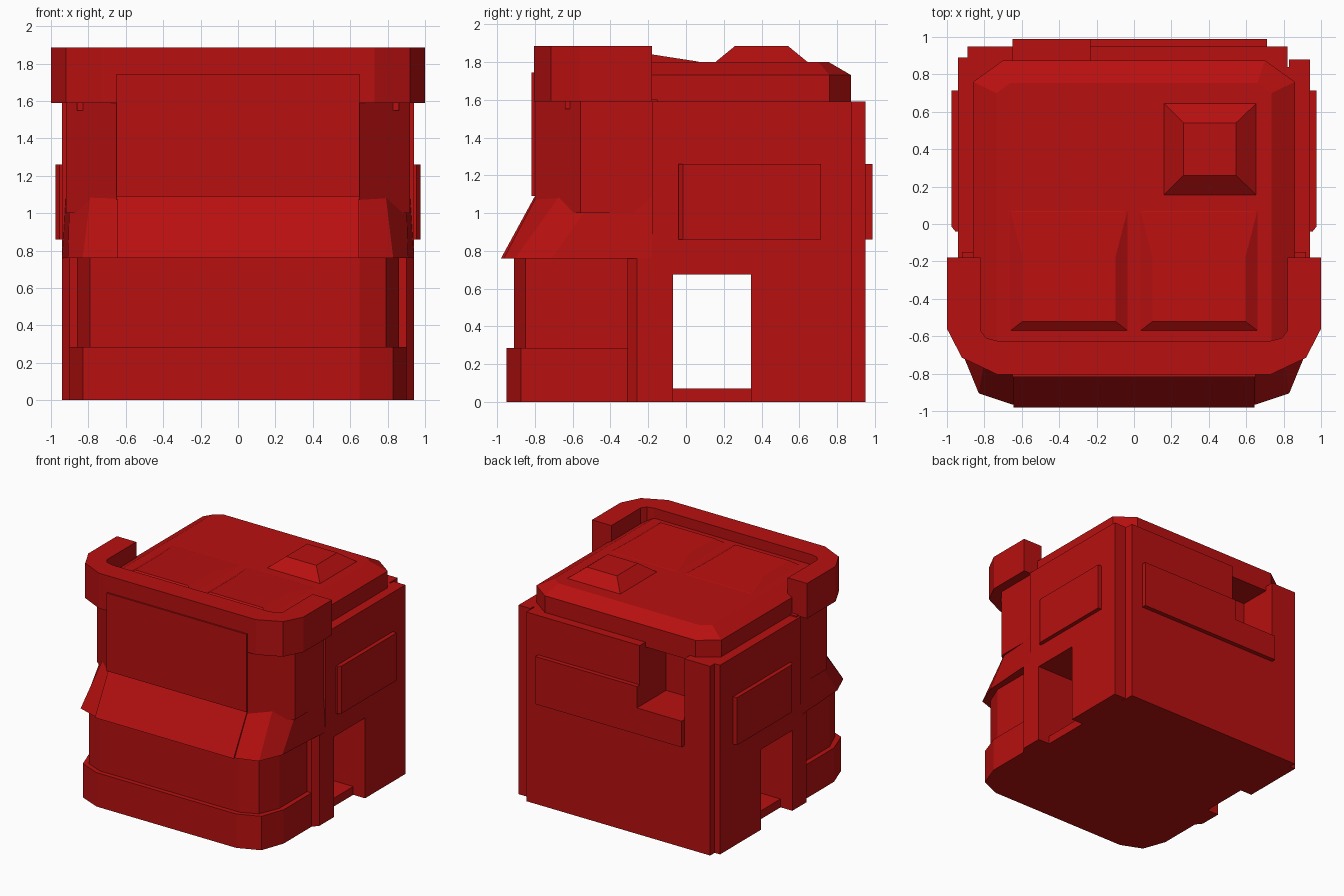
import bpy, bmesh

cube = bpy.data.objects.get("Cube")
if cube:
    bpy.data.objects.remove(cube, do_unlink=True)

RED = (0.48, 0.005, 0.005, 1.0)
paint = bpy.data.materials.new("red_paint")
paint.use_nodes = True
paint.diffuse_color = RED
paint.node_tree.nodes["Principled BSDF"].inputs["Base Color"].default_value = RED


def loft(name, *rings):
    """Solid through rings given as (outline, height or list of heights)."""
    bm = bmesh.new()
    loops = []
    for outline, z in rings:
        heights = z if isinstance(z, list) else [z] * len(outline)
        loops.append([bm.verts.new((x, y, h)) for (x, y), h in zip(outline, heights)])
    n = len(loops[0])
    bm.faces.new(loops[0][::-1])
    bm.faces.new(loops[-1])
    for a, b in zip(loops, loops[1:]):
        for i in range(n):
            j = (i + 1) % n
            bm.faces.new((a[i], a[j], b[j], b[i]))
    bmesh.ops.recalc_face_normals(bm, faces=bm.faces)
    mesh = bpy.data.meshes.new(name)
    bm.to_mesh(mesh)
    bm.free()
    mesh.materials.append(paint)
    obj = bpy.data.objects.new(name, mesh)
    bpy.context.collection.objects.link(obj)
    return obj


def rect(x0, x1, y0, y1):
    return [(x0, y0), (x1, y0), (x1, y1), (x0, y1)]


def sym(half):
    """Mirror a right-hand outline across the middle."""
    return half + [(-x, y) for x, y in reversed(half)]


def prism(name, outline, z0, z1):
    return loft(name, (outline, z0), (outline, z1))


def cut(target, *cutters):
    for cutter in cutters:
        cutter.hide_render = True
        mod = target.modifiers.new("cut", 'BOOLEAN')
        mod.operation = 'DIFFERENCE'
        mod.solver = 'EXACT'
        mod.object = cutter
        bpy.context.view_layer.objects.active = target
        bpy.ops.object.modifier_apply(modifier=mod.name)
        bpy.data.objects.remove(cutter, do_unlink=True)


# Main body: side walls with a stepped back wall
body = prism("main_body", [
    (0.94, -0.18), (0.94, 0.88), (0.83, 0.88), (0.83, 0.84), (0.82, 0.84), (0.82, 0.95),
    (-0.89, 0.95), (-0.89, 0.89), (-0.94, 0.89), (-0.94, -0.18)], 0, 1.59)

# Back sign panel with a low sill beside it
panel = prism("back_panel", rect(-0.65, 0.71, 0.90, 0.988), 0.86, 1.26)

# Side doorways joined by a passage, and the open back hatch
cut(body,
    prism("passage_cutter", rect(-1.2, 1.2, -0.07, 0.345), 0.07, 0.675),
    prism("left_door_cutter", rect(0.83, 1.2, -0.07, 0.345), -0.1, 0.675),
    prism("right_door_cutter", rect(-1.2, -0.83, -0.07, 0.345), -0.1, 0.675),
    prism("hatch_cutter", rect(-0.65, -0.235, 0.6, 1.2), 1.08, 1.7))
cut(panel, prism("sill_cutter", rect(-0.8, -0.235, 0.5, 1.2), 1.08, 1.7))

# Front storey: pillars, plinth, lower wall, upper wall
prism("front_pillars", sym([(0.90, -0.31), (0.94, -0.26), (0.94, -0.18)]), 0, 0.76)
prism("plinth", sym([(0.65, -0.95), (0.83, -0.875), (0.90, -0.68), (0.90, -0.25)]), 0, 0.285)
prism("lower_wall", sym([(0.65, -0.91), (0.79, -0.85), (0.86, -0.68), (0.86, -0.25)]), 0.2, 0.77)
prism("upper_wall", sym([(0.65, -0.80), (0.92, -0.56), (0.92, -0.15)]), 1.0, 1.6)
prism("front_sign", rect(-0.65, 0.65, -0.818, -0.7), 1.09, 1.745)

# Sloping awning: middle panel slightly proud of the wrapped sides
loft("awning",
     (sym([(0.65, -0.965), (0.83, -0.905), (0.91, -0.71), (0.94, -0.18)]), 0.76),
     (sym([(0.65, -0.79), (0.79, -0.67), (0.90, -0.48), (0.92, -0.18)]), 1.09))
loft("awning_front", (rect(-0.645, 0.645, -0.98, -0.7), 0.76),
     (rect(-0.645, 0.645, -0.80, -0.7), 1.09))

# Parapet wrapping the front of the roof
prism("parapet", sym([
    (0.73, -0.805), (0.92, -0.715), (1.0, -0.56), (1.0, -0.18), (0.82, -0.18),
    (0.82, -0.57), (0.79, -0.61), (0.73, -0.625)]), 1.59, 1.885)

# Roof slab with a sloped rim
eaves = sym([(0.86, -0.64), (0.86, 0.76), (0.70, 0.875)])
loft("roof", (eaves, 1.55), (eaves, 1.73),
     (sym([(0.735, -0.64), (0.735, 0.70), (0.66, 0.755)]), 1.80))

# Two wedge skylights and a square roof vent
for side, x0, x1 in (("right", -0.66, -0.035), ("left", 0.035, 0.66)):
    base = [(x0, -0.57), (x1, -0.57), (x1, 0.07), (x1 - 0.03, 0.07), (x0 + 0.03, 0.07), (x0, 0.07)]
    a, b = x0 + 0.065, x1 - 0.065
    top = [(a, -0.52), (b, -0.52), (b, -0.18), (x1 - 0.005, 0.065), (x0 + 0.005, 0.065), (a, -0.18)]
    loft(side + "_skylight", (base, 1.78), (base, 1.80),
         (top, [1.84, 1.84, 1.84, 1.802, 1.802, 1.84]))
loft("roof_vent", (rect(0.155, 0.66, 0.15, 0.65), 1.795),
     (rect(0.265, 0.545, 0.26, 0.54), 1.885))

# Side window panels with a bevelled front end
for side, s in (("left", 1), ("right", -1)):
    prism(side + "_window", [(s * 0.9, -0.04), (s * 0.955, -0.04), (s * 0.975, -0.015),
                             (s * 0.975, 0.715), (s * 0.9, 0.715)], 0.86, 1.26)
